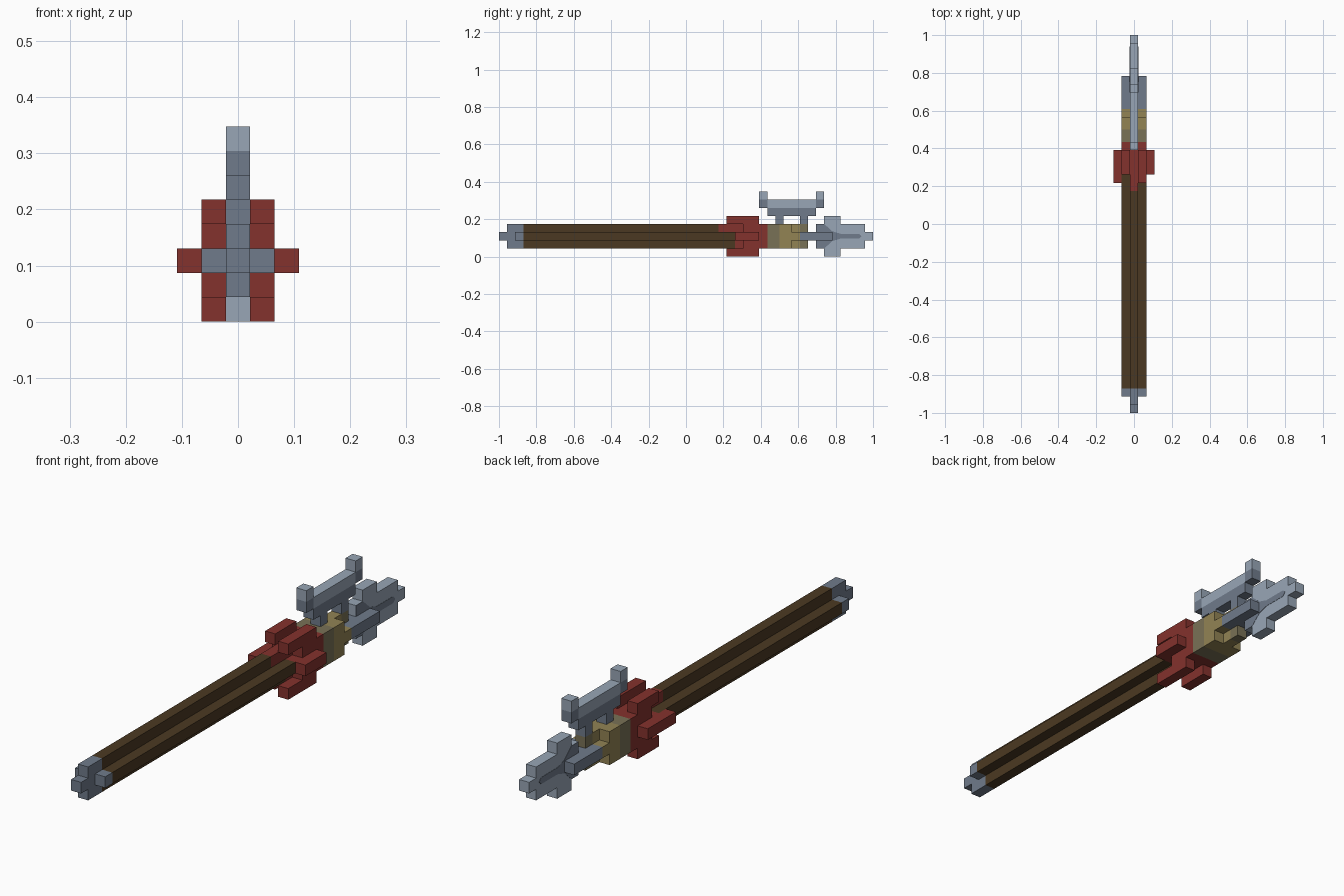
import bpy
import bmesh
from mathutils import Matrix, Vector

cube = bpy.data.objects.get("Cube")
if cube:
    bpy.data.objects.remove(cube, do_unlink=True)

UNIT = 2 / 46  # one grid cell; the weapon is 46 cells long


def make_material(name, red, green, blue):
    linear = [((c / 255 + 0.055) / 1.055) ** 2.4 for c in (red, green, blue)] + [1]
    material = bpy.data.materials.new(name)
    material.use_nodes = True
    material.diffuse_color = linear
    material.node_tree.nodes["Principled BSDF"].inputs["Base Color"].default_value = linear
    return material


wood = make_material("dark brown wood", 75, 57, 34)
cloth = make_material("red cloth", 132, 50, 45)
steel = make_material("dark steel", 112, 123, 139)
bright = make_material("bright steel", 152, 166, 182)
brass = make_material("tan brass", 146, 131, 84)
olive = make_material("olive brass", 121, 113, 86)


def finish(name, mesh_data, material):
    mesh = bpy.data.meshes.new(name)
    mesh_data.to_mesh(mesh)
    mesh_data.free()
    mesh.materials.append(material)
    part = bpy.data.objects.new(name, mesh)
    bpy.context.collection.objects.link(part)
    return part


def block(name, material, x, y, z):
    """Box from (low, high) ranges in grid cells, y counted from the butt."""
    bm = bmesh.new()
    ranges = (x, y, z)
    size = Vector([(high - low) * UNIT for low, high in ranges])
    centre = Vector([(high + low) / 2 * UNIT for low, high in ranges])
    centre.y -= 1
    bmesh.ops.create_cube(bm, size=1, matrix=Matrix.Translation(centre) @ Matrix.Diagonal(size).to_4x4())
    return finish(name, bm, material)


def core(name, material, y, z):
    """Box one cell wide on the centre plane."""
    return block(name, material, (-0.5, 0.5), y, z)


def side_pair(name, material, y, z, inner=0.5):
    """Matching boxes on the left and right."""
    block("left_" + name, material, (inner, inner + 1), y, z)
    block("right_" + name, material, (-inner - 1, -inner), y, z)


MIDDLE = (2, 3)
TALL = (1, 4)
WIDE = (-1.5, 1.5)

# Butt cap
core("butt_tip", steel, (0, 1), MIDDLE)
core("butt_cap", steel, (1, 3), TALL)
side_pair("butt_cap", steel, (2, 3), MIDDLE)

# Shaft with a plus-shaped section
core("shaft_core", wood, (3, 29), (1, 3))
core("shaft_ridge", wood, (3, 27), (3, 4))
side_pair("shaft_rib", wood, (3, 29), MIDDLE)

# Red wrapping
core("wrap_ridge", cloth, (27, 30), (3, 4))
core("wrap_core", cloth, (29, 30), (1, 3))
side_pair("wrap_rib", cloth, (29, 30), MIDDLE)
block("wrap_body", cloth, WIDE, (30, 33), TALL)

# Tassels around the wrapping, staggered from side to side
for side, low, start in (("left", 0.5, 28), ("right", -1.5, 29)):
    for level, z in (("upper", 4), ("lower", 0)):
        block(f"{side}_{level}_tassel", cloth, (low, low + 1), (start, 32), (z, z + 1))
block("left_tassel", cloth, (1.5, 2.5), (29, 32), MIDDLE)
block("right_tassel", cloth, (-2.5, -1.5), (28, 32), MIDDLE)

# Socket that holds the blade
block("socket_base", olive, WIDE, (33, 34.5), TALL)
block("socket_collar", brass, WIDE, (34.5, 36), TALL)
core("socket_neck", brass, (36, 37), TALL)
core("socket_end", olive, (37, 38), TALL)
side_pair("socket_rib", brass, (36, 37), MIDDLE)

# Blade
side_pair("blade_guard", steel, (37, 41), MIDDLE)
core("blade_stem", steel, (38, 39), MIDDLE)
core("blade", bright, (39, 45), TALL)
core("blade_tip", bright, (45, 46), MIDDLE)
for level, z in (("upper", 4), ("lower", 0)):
    core(level + "_blade_fin", bright, (40, 42), (z, z + 1))

# Dark root and groove on both faces of the blade
groove = ((39, 1), (40, 1), (41, 1.9), (42, 2.2), (44.3, 2.2),
          (44.6, 2.5), (44.3, 2.8), (42, 2.8), (41, 3.1), (40, 4), (39, 4))
for side, sign in (("left", 1), ("right", -1)):
    bm = bmesh.new()
    face = bm.faces.new([bm.verts.new((sign * 0.5 * UNIT, y * UNIT - 1, z * UNIT)) for y, z in groove])
    extruded = bmesh.ops.extrude_face_region(bm, geom=[face])["geom"]
    verts = [v for v in extruded if isinstance(v, bmesh.types.BMVert)]
    bmesh.ops.translate(bm, vec=(sign * 0.001, 0, 0), verts=verts)
    bmesh.ops.recalc_face_normals(bm, faces=bm.faces)
    finish(side + "_blade_groove", bm, steel)

# Crescent side blade on two struts
for name, y in (("front", 34), ("back", 37)):
    core(name + "_strut", steel, (y, y + 1), (4, 5))
core("crescent_base", steel, (33, 39), (5, 6))
core("crescent_edge", bright, (33, 39), (6, 7))
for name, y in (("front", 32), ("back", 39)):
    core(name + "_horn_root", steel, (y, y + 1), (6, 7))
    core(name + "_horn", bright, (y, y + 1), (7, 8))
